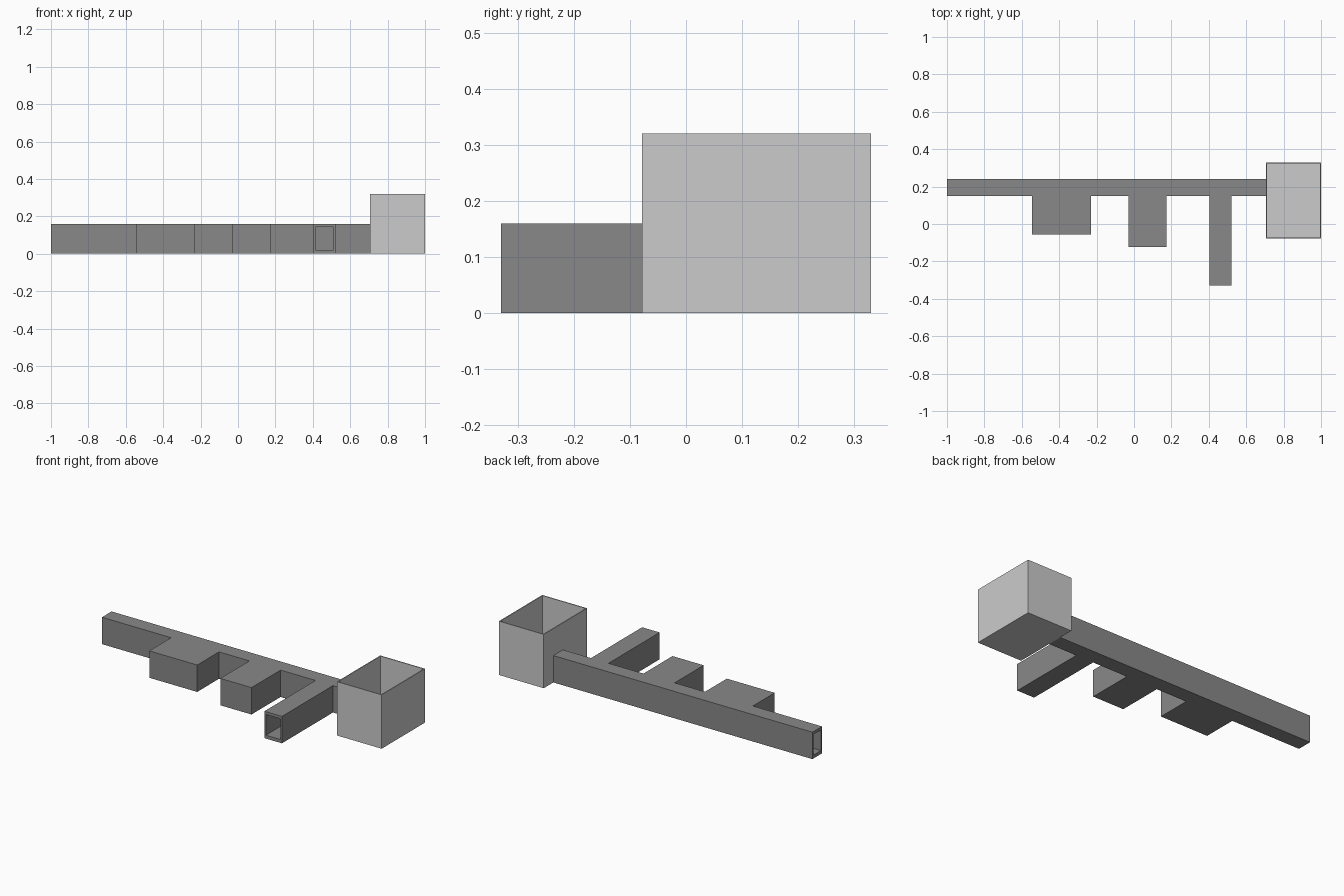
import bpy, bmesh

if "Cube" in bpy.data.objects:
    bpy.data.objects.remove(bpy.data.objects["Cube"])


def material(name, v):
    m = bpy.data.materials.new(name)
    m.diffuse_color = (v, v, v, 1)
    m.use_nodes = True
    m.node_tree.nodes["Principled BSDF"].inputs["Base Color"].default_value = m.diffuse_color
    return m


dark = material("dark grey", 0.25)
light = material("light grey", 0.6)


def prism(name, points, z0, z1, mat):
    """Closed solid made by raising a flat outline from z0 to z1."""
    bm = bmesh.new()
    face = bm.faces.new([bm.verts.new((x, y, z0)) for x, y in points])
    ext = bmesh.ops.extrude_face_region(bm, geom=[face])
    for v in ext["geom"]:
        if isinstance(v, bmesh.types.BMVert):
            v.co.z = z1
    bmesh.ops.recalc_face_normals(bm, faces=bm.faces)
    me = bpy.data.meshes.new(name)
    bm.to_mesh(me)
    bm.free()
    me.materials.append(mat)
    ob = bpy.data.objects.new(name, me)
    bpy.context.collection.objects.link(ob)
    return ob


def cut(ob, cutter):
    mod = ob.modifiers.new("hollow", "BOOLEAN")
    mod.operation = "DIFFERENCE"
    mod.solver = "EXACT"
    mod.object = cutter
    cutter.hide_render = True
    cutter.display_type = "WIRE"


# Side branches: left x, right x, front y
BRANCHES = [(-0.545, -0.23, -0.055), (-0.03, 0.175, -0.123), (0.405, 0.52, -0.33)]


def comb(x0, x1, t, open_front):
    """Corridor outline with its branches, shrunk by wall thickness t."""
    pts = [(x0, 0.24 - t), (x0, 0.15 + t)]
    for i, (a, b, y) in enumerate(BRANCHES):
        y = y - 0.02 if open_front and i == 2 else y + t
        pts += [(a + t, 0.15 + t), (a + t, y), (b - t, y), (b - t, 0.15 + t)]
    return pts + [(x1, 0.15 + t), (x1, 0.24 - t)]


def rect(x0, x1, y0, y1):
    return [(x0, y0), (x1, y0), (x1, y1), (x0, y1)]


# Hollow corridor, open at the left end and at the longest branch
corridor = prism("corridor", comb(-1, 0.705, 0, False), 0, 0.16, dark)
cut(corridor, prism("corridor_void", comb(-1.02, 0.73, 0.01, True), 0.02, 0.143, dark))

# Taller open-topped chamber with a doorway to the corridor
chamber = prism("chamber", rect(0.705, 1, -0.078, 0.33), 0, 0.32, light)
cut(chamber, prism("chamber_void", rect(0.711, 0.994, -0.072, 0.324), 0.006, 0.34, light))
cut(chamber, prism("doorway_void", rect(0.69, 0.73, 0.16, 0.23), 0.02, 0.143, light))
